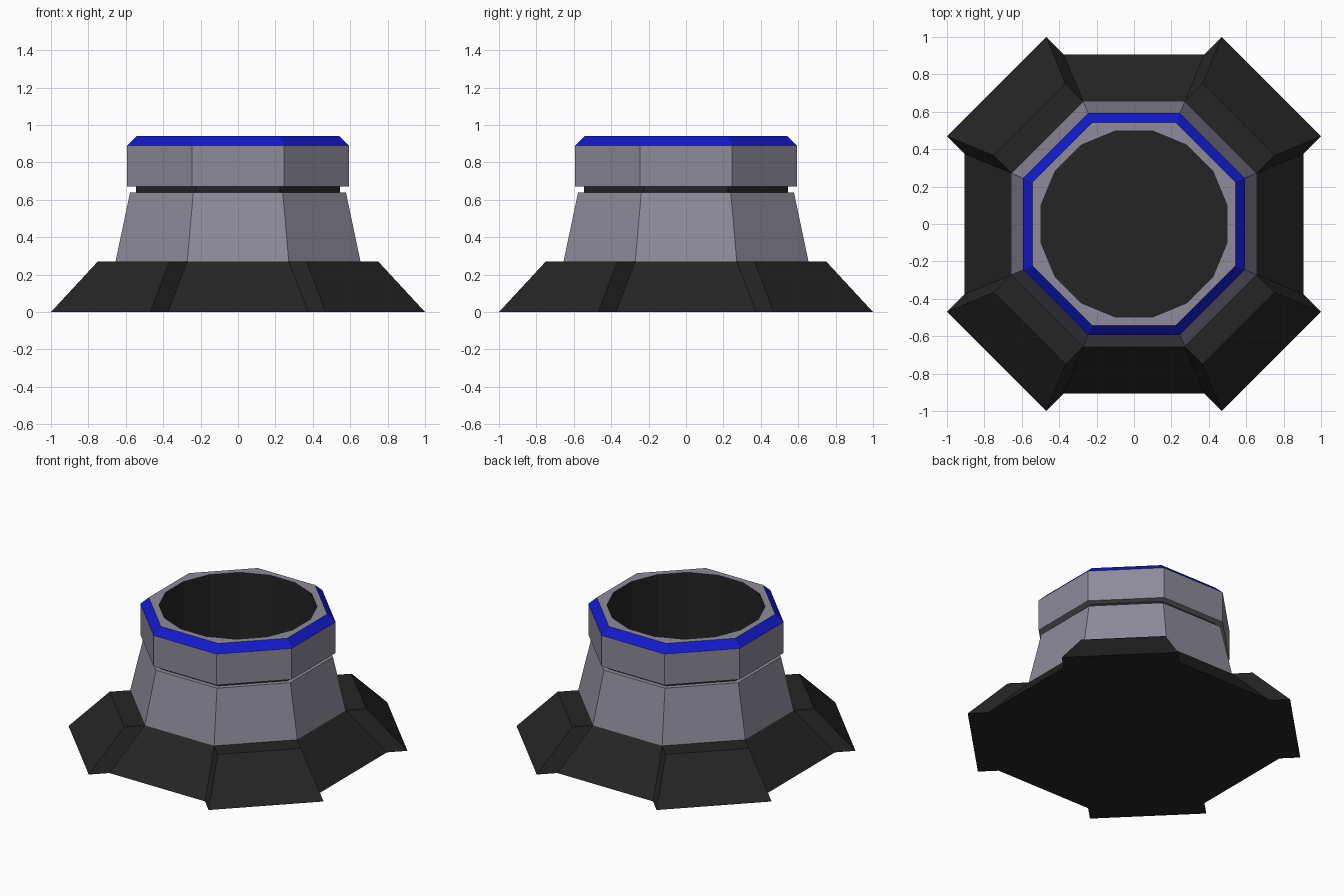
import bpy, math
from mathutils import Vector

if "Cube" in bpy.data.objects:
    bpy.data.objects.remove(bpy.data.objects["Cube"])


def material(name, rgb):
    m = bpy.data.materials.new(name)
    m.diffuse_color = (*rgb, 1)
    m.use_nodes = True
    m.node_tree.nodes["Principled BSDF"].inputs["Base Color"].default_value = m.diffuse_color
    return m


DARK = material("dark", (0.018, 0.018, 0.018))
GREY = material("grey", (0.27, 0.26, 0.32))
BLUE = material("blue", (0.006, 0.01, 0.6))


def ring(apothem, z, n=8):
    # regular polygon whose flat sides face the axes
    r = apothem / math.cos(math.pi / n)
    return [Vector((r * math.cos(math.pi * (2 * i + 1) / n),
                    r * math.sin(math.pi * (2 * i + 1) / n), z)) for i in range(n)]


def build(name, polys, mat):
    verts, index, faces = [], {}, []
    for poly in polys:
        face = []
        for p in poly:
            key = tuple(round(c, 5) for c in p)
            if key not in index:
                index[key] = len(verts)
                verts.append(key)
            face.append(index[key])
        faces.append(face)
    me = bpy.data.meshes.new(name)
    me.from_pydata(verts, [], faces)
    me.materials.append(mat)
    ob = bpy.data.objects.new(name, me)
    bpy.context.collection.objects.link(ob)
    return ob


def loft(profile, n=8):
    # profile runs up the outside, then inward
    rings = [ring(a, z, n) for a, z in profile]
    return [(lo[i], lo[(i + 1) % n], hi[(i + 1) % n], hi[i])
            for lo, hi in zip(rings, rings[1:]) for i in range(n)]


# Sloped base skirt with four diagonal feet pushed outward
low, top = ring(0.905, 0), ring(0.655, 0.27)
polys = [low[::-1]]
for k in range(8):
    j = (k + 1) % 8
    b0, b1, t0, t1 = low[k], low[j], top[k], top[j]
    if k % 2:
        polys.append((b0, b1, t1, t0))
        continue
    ang = math.radians(45 * (k + 1))
    d = Vector((math.cos(ang), math.sin(ang), 0)) * 0.134
    B0, B1, T0, T1 = b0 + d, b1 + d, t0 + d, t1 + d
    polys += [(B0, B1, T1, T0), (b0, B0, T0, t0), (B1, b1, t1, T1),
              (T0, T1, t1, t0), (B1, B0, b0, b1)]
build("base_skirt", polys, DARK)

# Tapered body, recessed neck, collar and chamfered trim
build("tapered_body", loft([(0.655, 0.27), (0.577, 0.64), (0.545, 0.64)]), GREY)
build("recessed_neck", loft([(0.545, 0.64), (0.545, 0.67)]), DARK)
build("collar", loft([(0.545, 0.67), (0.593, 0.67), (0.593, 0.89)]), GREY)
build("blue_trim", loft([(0.593, 0.89), (0.542, 0.94)]), BLUE)

# Flat rim between the octagon and the sixteen-sided opening
outer, hole = ring(0.542, 0.94), ring(0.498, 0.94, 16)
rim = []
for k in range(8):
    a, b, c = hole[2 * k], hole[2 * k + 1], hole[(2 * k + 2) % 16]
    rim += [(outer[k], b, a), (outer[k], outer[(k + 1) % 8], c, b)]
build("top_rim", rim, GREY)

# Dark bore with a floor
bore = loft([(0.498, 0.94), (0.498, 0.27)], 16)
bore.append(ring(0.498, 0.27, 16))
build("bore", bore, DARK)
